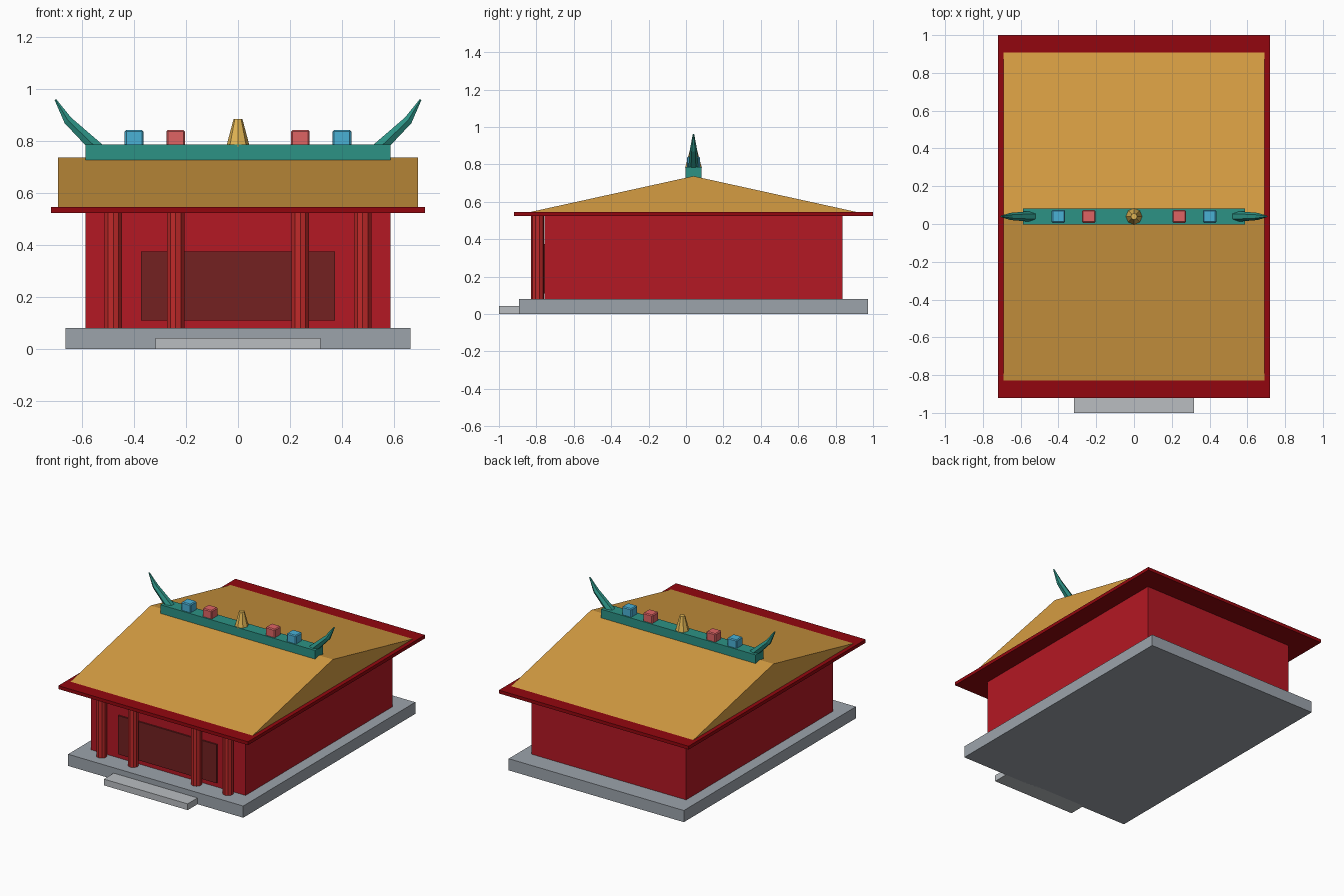
import bpy, bmesh
from math import cos, sin, pi
from mathutils import Vector

if "Cube" in bpy.data.objects:
    bpy.data.objects.remove(bpy.data.objects["Cube"])

CY = 0.04  # building centre line in y


def material(name, r, g, b):
    m = bpy.data.materials.new(name)
    m.diffuse_color = [(c / 255) ** 2.2 for c in (r, g, b)] + [1]
    m.use_nodes = True
    m.node_tree.nodes["Principled BSDF"].inputs["Base Color"].default_value = m.diffuse_color
    return m


RED = material("wall_red", 178, 30, 40)
COLUMN = material("column_red", 190, 45, 45)
EAVE = material("eave_red", 145, 15, 22)
DOOR = material("door_brown", 115, 38, 38)
GOLD = material("roof_gold", 212, 155, 68)
TEAL = material("ridge_teal", 48, 145, 132)
BLUE = material("ornament_blue", 75, 175, 212)
PINK = material("ornament_red", 222, 100, 100)
FINIAL = material("finial_gold", 225, 180, 85)
STONE = material("stone", 155, 162, 170)
STEP = material("step_stone", 184, 188, 192)


def finish(name, bm, mat):
    bmesh.ops.recalc_face_normals(bm, faces=bm.faces)
    me = bpy.data.meshes.new(name)
    bm.to_mesh(me)
    bm.free()
    me.materials.append(mat)
    ob = bpy.data.objects.new(name, me)
    bpy.context.collection.objects.link(ob)
    return ob


def box(name, x, y, z, mat, bevel=0):
    """Box from (min, max) ranges."""
    bm = bmesh.new()
    bmesh.ops.create_cube(bm, size=1)
    for v in bm.verts:
        v.co = [(r[0] + r[1]) / 2 + c * (r[1] - r[0]) for r, c in zip((x, y, z), v.co)]
    ob = finish(name, bm, mat)
    if bevel:
        mod = ob.modifiers.new("bevel", "BEVEL")
        mod.width = bevel
        mod.segments = 1
    return ob


def tube(name, path, radii, sides, mat):
    """Tapered faceted tube along a path in an xz plane."""
    bm = bmesh.new()
    pts = [Vector(p) for p in path]
    rings = []
    for i, (p, r) in enumerate(zip(pts, radii)):
        d = (pts[min(i + 1, len(pts) - 1)] - pts[max(i - 1, 0)]).normalized()
        u = Vector((0, 1, 0))
        w = u.cross(d)
        rings.append([bm.verts.new(p + r * (u * cos(2 * pi * k / sides) + w * sin(2 * pi * k / sides)))
                      for k in range(sides)])
    for a, b in zip(rings, rings[1:]):
        for k in range(sides):
            j = (k + 1) % sides
            bm.faces.new((a[k], a[j], b[j], b[k]))
    bm.faces.new(rings[0])
    bm.faces.new(rings[-1])
    return finish(name, bm, mat)


# Platform, step, hall walls and door panel
box("platform", (-.665, .665), (CY - .933, CY + .933), (0, .08), STONE)
box("front_step", (-.318, .318), (-1, -.88), (0, .043), STEP)
box("hall_walls", (-.587, .587), (CY - .797, CY + .797), (.08, .525), RED)
box("door_panel", (-.373, .373), (-.767, -.74), (.11, .375), DOOR)

# Front columns
for i, x in enumerate((-.48, -.24, .24, .48)):
    tube(f"column_{i + 1}", [(x, -.793, .08), (x, -.793, .525)], (.035, .035), 10, COLUMN)

# Eave slab and gabled roof prism
box("eave", (-.72, .72), (CY - .96, CY + .96), (.523, .546), EAVE)
bm = bmesh.new()
ends = [[bm.verts.new((x, CY + y, z)) for y, z in ((-.873, .545), (.873, .545), (0, .737))]
        for x in (-.692, .692)]
for e in ends:
    bm.faces.new(e)
for k in range(3):
    j = (k + 1) % 3
    bm.faces.new((ends[0][k], ends[0][j], ends[1][j], ends[1][k]))
finish("roof", bm, GOLD)

# Ridge beam and central finial
box("ridge_beam", (-.587, .587), (CY - .043, CY + .043), (.725, .787), TEAL)
tube("finial", [(0, CY, .78), (0, CY, .885)], (.045, .017), 8, FINIAL)

# Mirrored ridge horns and block ornaments
for side, s in (("left", -1), ("right", 1)):
    tube(f"{side}_ridge_horn",
         [(s * .535, CY, .765), (s * .655, CY, .88), (s * .703, CY, .96)],
         (.029, .019, .004), 6, TEAL)
    for label, x, mat in (("outer", .4, BLUE), ("inner", .24, PINK)):
        box(f"{side}_{label}_ornament", (s * x - .036, s * x + .036),
            (CY - .034, CY + .034), (.772, .843), mat, .006)
